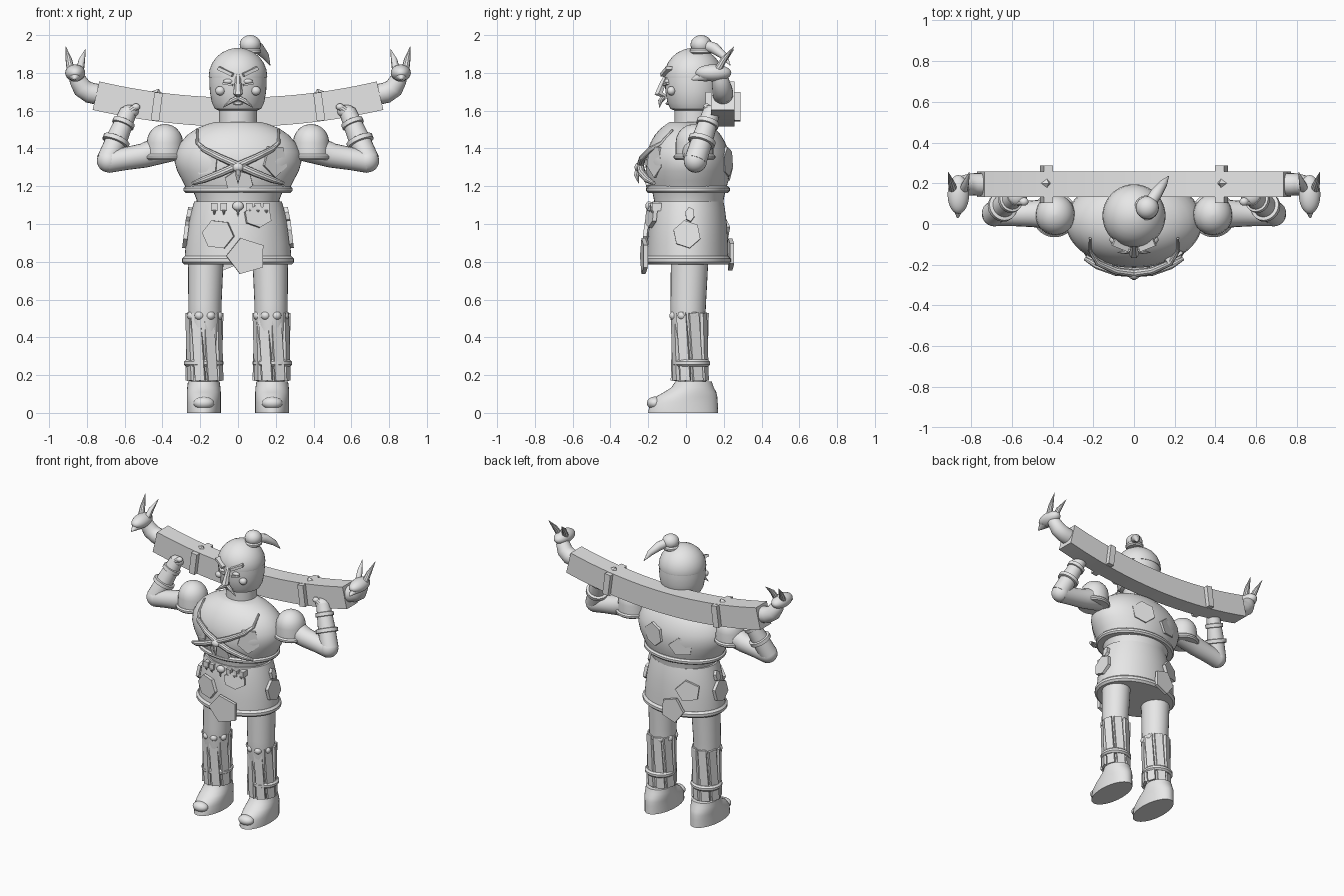
import bpy, bmesh, math
from mathutils import Vector, Quaternion, Matrix

if "Cube" in bpy.data.objects:
    bpy.data.objects.remove(bpy.data.objects["Cube"])

GREY = (0.8, 0.8, 0.8, 1)
mat = bpy.data.materials.new("plain grey")
mat.use_nodes = True
mat.diffuse_color = GREY
mat.node_tree.nodes["Principled BSDF"].inputs["Base Color"].default_value = GREY
SIDES = ((1, "left"), (-1, "right"))


def finish(name, bm, smooth=True):
    bmesh.ops.recalc_face_normals(bm, faces=bm.faces)
    me = bpy.data.meshes.new(name)
    bm.to_mesh(me)
    bm.free()
    me.materials.append(mat)
    if smooth:
        me.shade_smooth()
        me.set_sharp_from_angle(angle=math.radians(35))
    ob = bpy.data.objects.new(name, me)
    bpy.context.collection.objects.link(ob)
    return ob


def skin(name, rings, smooth=True):
    """Bridge a list of point rings and cap both ends."""
    bm = bmesh.new()
    vs = [[bm.verts.new(p) for p in ring] for ring in rings]
    n = len(vs[0])
    for a, b in zip(vs, vs[1:]):
        for i in range(n):
            j = (i + 1) % n
            bm.faces.new((a[i], a[j], b[j], b[i]))
    bm.faces.new(vs[0])
    bm.faces.new(vs[-1])
    return finish(name, bm, smooth)


def loft(name, rings, n=40):
    """Stack of level ellipses: (x, y, z, rx, ry)."""
    turn = [2 * math.pi * i / n for i in range(n)]
    return skin(name, [[(x + rx * math.cos(a), y + ry * math.sin(a), z) for a in turn]
                       for x, y, z, rx, ry in rings])


def tube(name, pts, radii, n=20):
    """Tapered round tube along a path."""
    pts = [Vector(p) for p in pts]
    q, old, rings = Quaternion(), Vector((0, 0, 1)), []
    for k, p in enumerate(pts):
        d = (pts[min(k + 1, len(pts) - 1)] - pts[max(k - 1, 0)]).normalized()
        q = old.rotation_difference(d) @ q
        old = d
        rings.append([p + q @ Vector((radii[k] * math.cos(2 * math.pi * i / n),
                                      radii[k] * math.sin(2 * math.pi * i / n), 0))
                      for i in range(n)])
    return skin(name, rings)


def ball(name, c, r):
    bm = bmesh.new()
    bmesh.ops.create_uvsphere(bm, u_segments=24, v_segments=14, radius=1,
                              matrix=Matrix.LocRotScale(Vector(c), None, Vector(r)))
    return finish(name, bm)


def box(name, c, size, rot=(0, 0, 0)):
    bm = bmesh.new()
    bmesh.ops.create_cube(bm, size=1)
    ob = finish(name, bm, False)
    ob.location, ob.scale, ob.rotation_euler = c, size, rot
    return ob


def patch(name, c, normal, w, h, sides=6, spin=0.2):
    """Flat stitched plate facing along its normal."""
    bm = bmesh.new()
    bmesh.ops.create_cone(bm, cap_ends=True, segments=sides, radius1=1, radius2=1, depth=1)
    bmesh.ops.rotate(bm, verts=bm.verts, matrix=Matrix.Rotation(spin, 3, 'Z'))
    ob = finish(name, bm, False)
    ob.location, ob.scale = c, (w, h, 0.022)
    ob.rotation_euler = Vector(normal).to_track_quat('Z', 'Y').to_euler()


def ring_band(name, y, z0, z1, rx, ry, x=0):
    t = (z1 - z0) * 0.3
    loft(name, [(x, y, z0, rx - t, ry - t), (x, y, z0 + t, rx, ry),
                (x, y, z1 - t, rx, ry), (x, y, z1, rx - t, ry - t)])


# Torso, waist and skirt
loft("torso", [(0, .01, z, r, r * k) for z, r, k in
               ((1.18, .27, .74), (1.23, .295, .73), (1.28, .322, .69), (1.33, .336, .67),
                (1.38, .33, .66), (1.43, .305, .65), (1.47, .27, .65), (1.505, .22, .66),
                (1.53, .16, .7), (1.54, .12, .8))], 56)
ring_band("chest_band", .01, 1.165, 1.2, .288, .222)
loft("waist", [(0, .015, 1.08, .215, .18), (0, .015, 1.13, .22, .185), (0, .015, 1.18, .24, .195)])
loft("skirt", [(0, .01, .8, .283, .215), (0, .01, .9, .277, .212), (0, .01, 1.0, .262, .206),
               (0, .01, 1.08, .243, .196), (0, .01, 1.12, .232, .188)], 56)
ring_band("skirt_hem", .01, .785, .83, .297, .228)

# Patches on the clothes
patch("chest_patch_right", (-.17, -.165, 1.33), (-.55, -1, 0), .085, .075, 5)
patch("chest_patch_left", (.195, -.16, 1.335), (.65, -1, 0), .075, .09, 5, .6)
patch("belly_patch", (.005, -.205, 1.225), (0, -1, -.2), .078, .062, 6)
patch("back_patch_left", (.1, .215, 1.33), (.3, 1, 0), .085, .08, 6)
patch("back_patch_right", (-.11, .21, 1.29), (-.35, 1, 0), .085, .065, 5)
patch("skirt_patch_right", (-.105, -.193, .945), (-.3, -1, 0), .088, .08, 6, .4)
patch("skirt_patch_left", (.105, -.184, 1.04), (.3, -1, .15), .078, .06, 6, .1)
patch("skirt_patch_low", (.045, -.222, .83), (.1, -1, 0), .108, .1, 5, .3)
patch("skirt_patch_back", (-.15, .19, .975), (-.45, 1, .1), .085, .075, 5)
patch("skirt_patch_back_low", (-.06, .237, .84), (-.1, 1, 0), .085, .09, 5, .9)
for s, side in SIDES:
    patch("skirt_side_patch_" + side, (s * .276, .005, .945), (s, 0, .12), .075, .075, 6)
    patch("skirt_side_tab_" + side, (s * .26, .02, 1.05), (s, 0, .2), .025, .04, 6)

# Belt pouches, buckle and crossed chest straps
for i, x in enumerate((-.125, -.075, .06, .105, .15)):
    box("belt_pouch", (x, -.185 + abs(x) * .2, 1.09), (.034, .05, .04))
    tube("pouch_toggle", [(x, -.21 + abs(x) * .2, 1.075), (x, -.2 + abs(x) * .2, 1.05)], [.01, .003], 8)
ball("belt_buckle", (0, -.195, 1.095), (.03, .02, .025))
tube("buckle_drop", [(0, -.2, 1.09), (0, -.2, 1.04)], [.012, .002], 8)
for s, side in SIDES:
    tube("chest_strap_" + side,
         [(s * .215, -.07, 1.5), (s * .215, -.13, 1.43), (s * .18, -.19, 1.395), (s * .09, -.23, 1.35),
          (0, -.242, 1.31), (-s * .09, -.235, 1.27), (-s * .18, -.205, 1.235), (-s * .24, -.17, 1.215)],
         [.006, .01, .015, .018, .02, .02, .018, .01], 10)
ball("strap_knot", (0, -.25, 1.3), (.03, .022, .025))
tube("strap_pendant", [(0, -.255, 1.3), (0, -.262, 1.26), (0, -.25, 1.215)], [.012, .014, .002], 10)

# Head, hair cap and topknot
loft("neck", [(0, .04, 1.5, .1, .1), (0, .04, 1.63, .1, .1)])
loft("head", [(0, .04, z, r, r) for z, r in ((1.6, .1), (1.61, .122), (1.64, .138),
                                            (1.7, .149), (1.75, .152), (1.79, .15))])
loft("hair_cap", [(0, .04, 1.775, .154, .154)] +
     [(0, .04, 1.782 + .15 * math.sin(a), .155 * math.cos(a), .155 * math.cos(a))
      for a in (0, .25, .5, .75, 1, 1.25, 1.42, 1.54)])
ball("topknot", (.065, .08, 1.95), (.056, .056, .05))
ring_band("topknot_tie", .08, 1.9, 1.93, .06, .06, .062)
tube("hair_tail", [(.07, .09, 1.95), (.11, .15, 1.93), (.145, .2, 1.89), (.17, .235, 1.84)],
     [.03, .03, .02, .002], 12)

# Face
tube("nose", [(0, -.1, 1.795), (0, -.125, 1.74), (0, -.145, 1.69), (0, -.11, 1.675)],
     [.012, .018, .026, .012], 6)
for s, side in SIDES:
    box("eyebrow_" + side, (s * .062, -.1, 1.807), (.088, .045, .018), (0, -s * .42, s * .38))
    ball("eye_" + side, (s * .052, -.098, 1.755), (.026, .016, .014))
    box("lower_eyelid_" + side, (s * .052, -.102, 1.74), (.055, .022, .01), (0, -s * .15, s * .35))
    ball("cheek_" + side, (s * .094, -.077, 1.705), (.026, .024, .024))
    tube("moustache_" + side, [(0, -.12, 1.668), (s * .035, -.135, 1.652), (s * .08, -.14, 1.618)],
         [.014, .013, .002], 8)
ball("lower_lip", (0, -.095, 1.638), (.028, .014, .008))


# Curved beam across the shoulders
def beam_at(x):
    return Vector((x, .195, 1.592 + .155 * x * x)), Vector((-.31 * x, 0, 1)).normalized()


rings = []
for i in range(25):
    p, up = beam_at(-.752 + 1.504 * i / 24)
    rings.append([p + up * u * .077 + Vector((0, v * .062, 0))
                  for u, v in ((-1, -1), (1, -1), (1, 1), (-1, 1))])
skin("shoulder_beam", rings)

for s, side in SIDES:
    # Beam clamps
    p, up = beam_at(s * .43)
    tilt = (0, -s * .13, 0)
    for y, face in ((.118, "front"), (.272, "back")):
        box("beam_clamp_%s_%s" % (face, side), (p.x, y, p.z), (.044, .032, .15), tilt)
    tube("clamp_peg_" + side, [(p.x, .2, 1.69), (p.x - s * .01, .2, 1.715)], [.03, .003], 4)

    # Carved hands at the beam ends
    tube("carved_wrist_" + side,
         [(s * .735, .195, 1.685), (s * .785, .195, 1.695), (s * .825, .19, 1.72),
          (s * .85, .18, 1.765), (s * .86, .17, 1.79)], [.055, .055, .052, .045, .035])
    ball("carved_palm_" + side, (s * .862, .145, 1.8), (.053, .095, .045))
    tube("carved_thumb_" + side, [(s * .862, .1, 1.79), (s * .865, .03, 1.765)], [.04, .004], 10)
    for x, tip, z in ((.885, .912, 1.94), (.838, .808, 1.925)):
        tube("carved_finger_" + side, [(s * x, .165, 1.81), (s * (x * .6 + tip * .4), .2, 1.87),
                                       (s * tip, .255, z)], [.022, .017, .001], 10)

    # Shoulder guard, arm, cuffs and gripping hand
    x = s * .387
    loft("shoulder_guard_" + side, [(x, .045, 1.355, .1, .1), (x, .045, 1.43, .096, .1)] +
         [(x, .045, 1.43 + .1 * math.sin(a), .096 * math.cos(a), .1 * math.cos(a))
          for a in (.3, .6, .9, 1.2, 1.5)], 28)
    ring_band("shoulder_rim_" + side, .045, 1.34, 1.37, .109, .11, s * .39)
    tube("upper_arm_" + side, [(s * .36, .05, 1.41), (s * .5, .05, 1.362), (s * .6, .05, 1.345),
                               (s * .69, .05, 1.33)], [.08, .065, .06, .06])
    ball("elbow_" + side, (s * .685, .05, 1.335), (.062, .062, .062))
    a, b = Vector((s * .69, .05, 1.335)), Vector((s * .58, .135, 1.595))
    tube("forearm_" + side, [a, a.lerp(b, .5), b], [.06, .056, .045])
    for t, r in ((.4, .073), (.76, .06)):
        tube("forearm_cuff_" + side, [a.lerp(b, k) for k in (t - .05, t - .04, t + .04, t + .05)],
             [r - .008, r, r, r - .008])
    ball("grip_hand_" + side, (s * .575, .135, 1.595), (.05, .045, .035))
    tube("grip_thumb_" + side, [(s * .57, .11, 1.6), (s * .54, .11, 1.62)], [.02, .018], 10)
    ball("thumb_tip_" + side, (s * .54, .11, 1.62), (.022, .02, .018))

    # Leg with slatted shin guard
    x = s * .175
    loft("leg_" + side, [(x, .035, .13, .07, .07), (x, .025, .3, .076, .08), (x, .01, .5, .088, .092),
                         (x, .012, .58, .088, .094), (x - s * .005, .02, .84, .095, .1)], 28)
    for i in range(8):
        t = math.pi * (i + .5) / 4
        dx, dy = math.cos(t), math.sin(t)
        box("shin_slat_" + side, (x + s * .003 + dx * .084, .02 + dy * .084, .35), (.018, .054, .36),
            (.07, 0, t))
        ball("knee_pad_" + side, (x + dx * .074, .01 + dy * .078, .515), (.026, .026, .024))
    ring_band("shin_band_" + side, .028, .245, .282, .104, .1, s * .182)

    # Shoe
    x = s * .181
    loft("shoe_" + side, [(x, -.015, 0, .09, .185), (x, -.012, .055, .09, .18), (x, .003, .085, .09, .163),
                          (x, .022, .11, .09, .138), (x, .035, .135, .088, .112),
                          (x, .04, .165, .084, .097)], 32)
    ball("shoe_toe_" + side, (x, -.165, .052), (.055, .042, .034))
